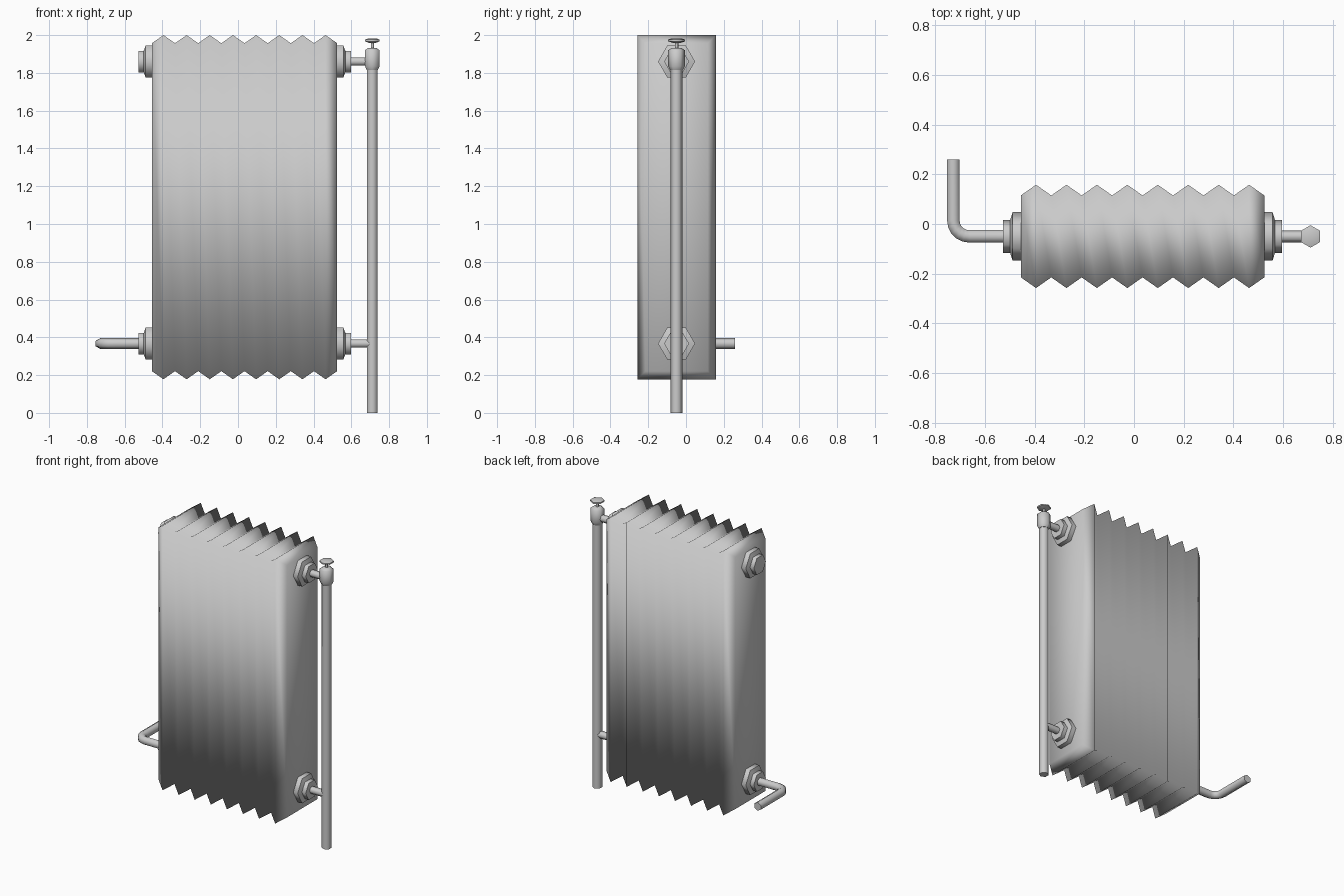
import bpy, bmesh
from math import sin, cos, pi, radians
from mathutils import Vector

if "Cube" in bpy.data.objects:
    bpy.data.objects.remove(bpy.data.objects["Cube"])

CY = -0.05            # depth centre line of radiator and pipes
TOP_Z, LOW_Z = 1.86, 0.367


def loft(name, rings, angle=None):
    """Skin a list of equal-length point rings and cap both ends."""
    bm = bmesh.new()
    vs = [[bm.verts.new(p) for p in ring] for ring in rings]
    n = len(vs[0])
    for a, b in zip(vs, vs[1:]):
        for i in range(n):
            j = (i + 1) % n
            bm.faces.new((a[i], a[j], b[j], b[i]))
    bm.faces.new(vs[0])
    bm.faces.new(vs[-1])
    bmesh.ops.recalc_face_normals(bm, faces=bm.faces[:])
    me = bpy.data.meshes.new(name)
    bm.to_mesh(me)
    bm.free()
    ob = bpy.data.objects.new(name, me)
    bpy.context.collection.objects.link(ob)
    bpy.ops.object.select_all(action='DESELECT')
    ob.select_set(True)
    bpy.context.view_layer.objects.active = ob
    if angle is None:
        bpy.ops.object.shade_smooth()
    else:
        bpy.ops.object.shade_smooth_by_angle(angle=radians(angle))
    return ob


def hexagon(centre, r, u, v):
    """Six points round centre, first corner along u."""
    c, u, v = Vector(centre), Vector(u), Vector(v)
    return [c + r * (cos(k * pi / 3) * u + sin(k * pi / 3) * v) for k in range(6)]


def turned_x(name, z, profile, angle=61):
    return loft(name, [hexagon((x, CY, z), r, (0, 1, 0), (0, 0, 1)) for x, r in profile], angle)


def turned_z(name, x, profile, angle=61):
    return loft(name, [hexagon((x, CY, z), r, (0, 1, 0), (1, 0, 0)) for z, r in profile], angle)


# Corrugated radiator body: alternating valley and peak rectangles
X0, X1, FINS = -0.456, 0.525, 8
rings = []
for i in range(2 * FINS + 1):
    x = X0 + (X1 - X0) * i / (2 * FINS)
    d = 0.0 if i % 2 else 0.043
    hy = 0.208 - d
    lo, hi = 0.178 + d, 2.0 - d
    rings.append([(x, CY - hy, lo), (x, CY + hy, lo), (x, CY + hy, hi), (x, CY - hy, hi)])
loft("radiator_body", rings)

# Stepped hexagonal fittings at the four corners
steps = [(-0.01, 0.098), (0.033, 0.098), (0.043, 0.066), (0.072, 0.066)]
for side, x, s in (("left", X0, -1), ("right", X1, 1)):
    for level, z in (("upper", TOP_Z), ("lower", LOW_Z)):
        turned_x(f"{side}_{level}_fitting", z, [(x + s * t, r) for t, r in steps])

# Short pipes from the right fittings to the riser
for level, z in (("upper", TOP_Z), ("lower", LOW_Z)):
    turned_x(f"{level}_branch_pipe", z, [(0.58, 0.024), (0.7, 0.024)])

# Vertical riser pipe, valve, stem and handle
RX = 0.711
turned_z("riser_pipe", RX, [(0, 0.031), (1.84, 0.031)])
turned_z("valve_body", RX, [(1.815, 0.034), (1.835, 0.044), (1.92, 0.044), (1.932, 0.026)])
turned_z("valve_stem", RX, [(1.925, 0.009), (1.97, 0.009)])
turned_z("valve_handle", RX, [(1.958, 0.018), (1.967, 0.045), (1.976, 0.045), (1.981, 0.03)])

# Elbow pipe leaving the lower left fitting and turning to the back
PX, BEND, R = -0.728, 0.065, 0.029
path = [(-0.51, CY, 0)]
for k in range(6):
    a = k / 5 * pi / 2
    path.append((PX + BEND - BEND * sin(a), CY + BEND - BEND * cos(a), a))
path.append((PX, 0.26, pi / 2))
loft("elbow_pipe",
     [hexagon((x, y, LOW_Z), R, (0, 0, 1), (sin(a), cos(a), 0)) for x, y, a in path], 61)
